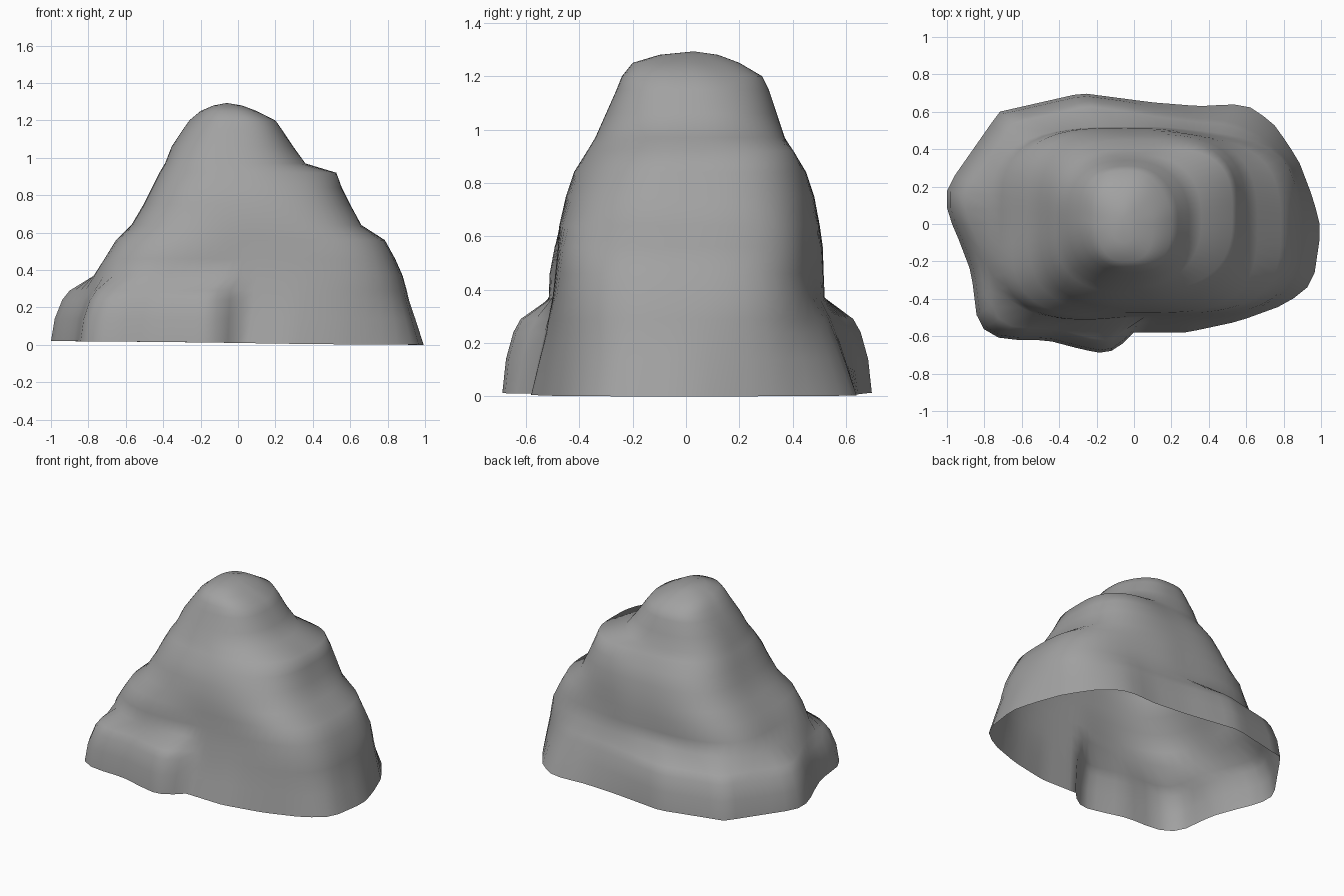
import bpy
import math

SEGMENTS = 72

old = bpy.data.objects.get("Cube")
if old:
    bpy.data.objects.remove(old, do_unlink=True)

stone = bpy.data.materials.new("grey stone")
stone.use_nodes = True
grey = (0.36, 0.36, 0.36, 1)
stone.diffuse_color = grey
stone.node_tree.nodes["Principled BSDF"].inputs["Base Color"].default_value = grey

# Outline of the foot, counter-clockwise
FOOT = [(1, -.03), (.96, .13), (.88, .34), (.76, .52), (.64, .62), (.53, .64),
        (.35, .63), (.1, .65), (-.28, .7), (-.72, .6), (-1, .2), (-1, .06),
        (-.95, -.05), (-.87, -.26), (-.84, -.5), (-.78, -.6), (-.63, -.62),
        (-.47, -.62), (-.28, -.67), (-.15, -.695), (-.07, -.65), (0, -.58),
        (.28, -.58), (.56, -.52), (.78, -.44), (.9, -.37), (.96, -.3)]

# Body sections: height, x min, x max, y min, y max, squareness, then the
# swell of the corners: back left, back right, front right, front left
SECTIONS = [(.37, -.77, .88, -.50, .52, 3.4, (-.04, 0, .05, 0)),
            (.46, -.71, .84, -.49, .515, 3.4, (-.06, .01, .07, 0)),
            (.56, -.65, .785, -.48, .51, 3.4, (-.07, .02, .05, 0)),
            (.64, -.57, .66, -.475, .5, 3.2, (-.03, .02, 0, 0)),
            (.75, -.505, .60, -.45, .48, 3, (0, .02, 0, -.02)),
            (.84, -.46, .555, -.42, .45, 3, (.02, .01, 0, -.05)),
            (.92, -.42, .525, -.37, .40, 3, (.04, 0, 0, -.07)),
            (.97, -.39, .36, -.34, .37, 2.6, (0, 0, 0, -.04)),
            (1.06, -.355, .295, -.30, .34, 2.6, (-.04, 0, -.02, -.02)),
            (1.15, -.295, .235, -.26, .31, 2.7, (-.07, 0, -.05, 0)),
            (1.2, -.26, .2, -.24, .285, 2.8, (-.1, .02, -.07, 0)),
            (1.25, -.2, .1, -.2, .2, 2.8, (-.1, .02, -.07, 0)),
            (1.28, -.13, .02, -.1, .12, 2, (0, 0, 0, 0))]


def foot_point(angle):
    """Point where a ray from the middle meets the foot outline."""
    dx, dy = math.cos(angle), math.sin(angle)
    for (ax, ay), (bx, by) in zip(FOOT, FOOT[1:] + FOOT[:1]):
        ca, cb = dx * ay - dy * ax, dx * by - dy * bx
        if ca <= 0 < cb and dx * (ax + bx) + dy * (ay + by) > 0:
            k = ca / (ca - cb)
            return ax + (bx - ax) * k, ay + (by - ay) * k
    return FOOT[0]


def section_point(angle, section):
    """Point on a rounded box section with swollen or cut corners."""
    z, x0, x1, y0, y1, power, swell = section
    c, s = math.cos(angle), math.sin(angle)
    a, b = (x1 - x0) / 2, (y1 - y0) / 2
    r = (abs(c / a) ** power + abs(s / b) ** power) ** (-1 / power)
    quarter = int(angle / (math.pi / 2)) % 4
    r *= 1 + swell[quarter] * math.sin(2 * angle) ** 2
    return (x0 + x1) / 2 + r * c, (y0 + y1) / 2 + r * s, z


def shelf_amount(angle):
    """One where the low ledge runs, zero on the plain steep wall."""
    d = math.degrees(angle)
    return max(0, min(1, (d - 30) / 65, (273 - d) / 10))


angles = [2 * math.pi * i / SEGMENTS for i in range(SEGMENTS)]
rings = [[], [], [], []]

# Foot, ledge wall and ledge rim
for t in angles:
    fx, fy = foot_point(t)
    bx, by, bz = section_point(t, SECTIONS[0])
    m = shelf_amount(t)
    rings[0].append((fx, fy, .01 - .01 * math.cos(t)))
    for ring, z, wide, slope in ((1, .14, .98, .4), (2, .24, .94, .7), (3, .29, .9, .8)):
        px = m * fx * wide + (1 - m) * (fx + (bx - fx) * slope)
        py = m * fy * wide + (1 - m) * (fy + (by - fy) * slope)
        rings[ring].append((px, py, z))

# Body rising to the summit
for section in SECTIONS:
    rings.append([section_point(t, section) for t in angles])

verts = [p for ring in rings for p in ring] + [(-.06, .03, 1.293)]
faces = []
for r in range(len(rings) - 1):
    for i in range(SEGMENTS):
        j = (i + 1) % SEGMENTS
        low, high = r * SEGMENTS, (r + 1) * SEGMENTS
        faces.append((low + i, low + j, high + j, high + i))
last = (len(rings) - 1) * SEGMENTS
for i in range(SEGMENTS):
    faces.append((last + i, last + (i + 1) % SEGMENTS, len(verts) - 1))

# Hollow rock shell, open underneath
mesh = bpy.data.meshes.new("rock")
mesh.from_pydata(verts, [], faces)
mesh.materials.append(stone)
rock = bpy.data.objects.new("rock", mesh)
bpy.context.collection.objects.link(rock)
bpy.context.view_layer.objects.active = rock
rock.select_set(True)
bpy.ops.object.shade_smooth_by_angle(angle=math.radians(60))
